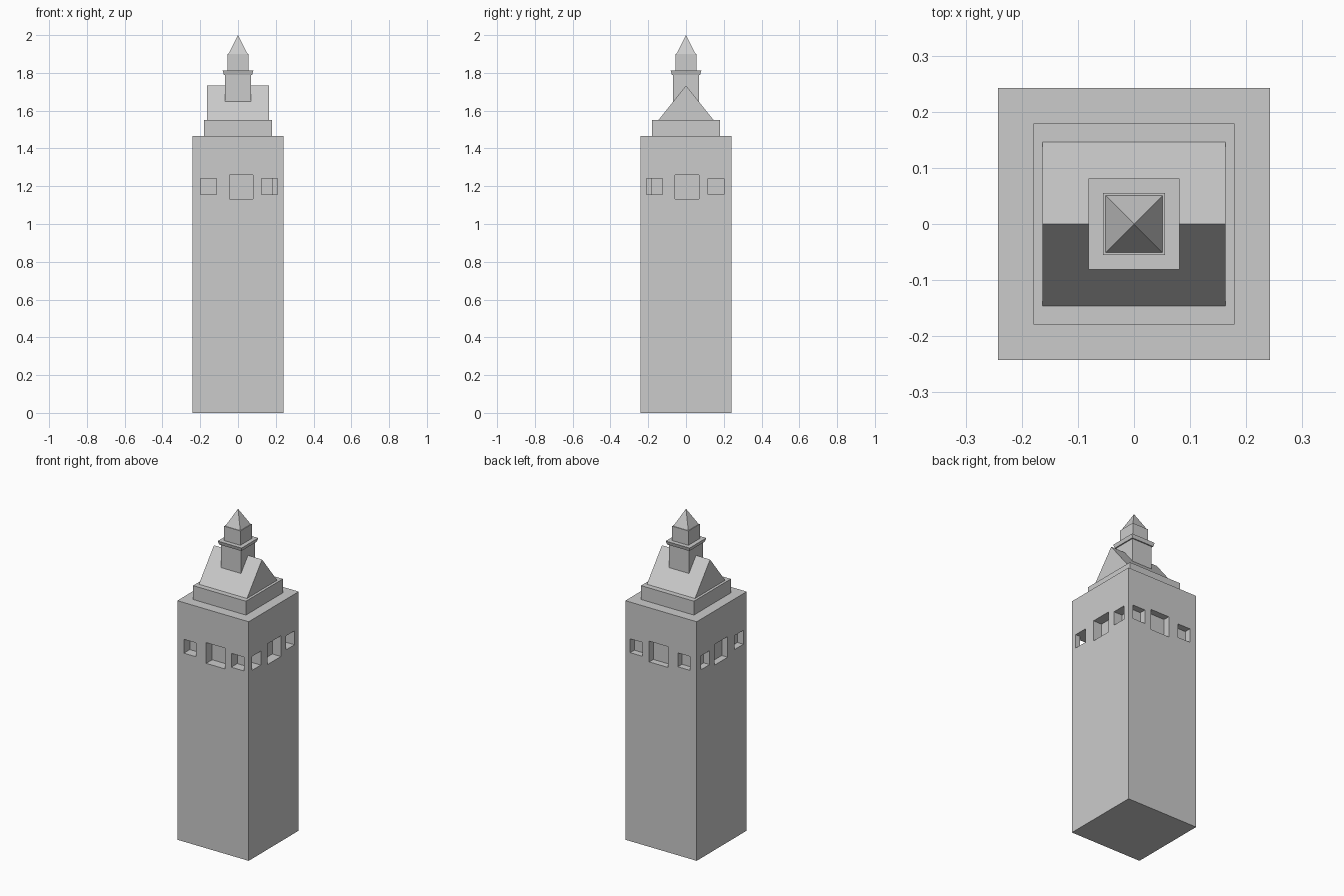
import bpy, bmesh

if "Cube" in bpy.data.objects:
    bpy.data.objects.remove(bpy.data.objects["Cube"])


def mesh_object(name, bm):
    bmesh.ops.recalc_face_normals(bm, faces=bm.faces)
    me = bpy.data.meshes.new(name)
    bm.to_mesh(me)
    bm.free()
    ob = bpy.data.objects.new(name, me)
    bpy.context.collection.objects.link(ob)
    return ob


def add_box(bm, x0, x1, y0, y1, z0, z1):
    vs = bmesh.ops.create_cube(bm, size=1)["verts"]
    for v in vs:
        v.co.x = x1 if v.co.x > 0 else x0
        v.co.y = y1 if v.co.y > 0 else y0
        v.co.z = z1 if v.co.z > 0 else z0
    return vs


def block(name, half, z0, z1, top=None):
    """Square block, optionally with a different half width at the top."""
    bm = bmesh.new()
    for v in add_box(bm, -half, half, -half, half, z0, z1):
        if top is not None and v.co.z > (z0 + z1) / 2:
            v.co.x *= top / half
            v.co.y *= top / half
    bmesh.ops.remove_doubles(bm, verts=bm.verts, dist=1e-5)
    return mesh_object(name, bm)


# Main shaft
H = 0.242
shaft = block("tower_shaft", H, 0, 1.465)

# Window recesses: (start, end, bottom, top) on each wall
front_windows = [(-0.198, -0.114, 1.155, 1.24), (-0.046, 0.08, 1.133, 1.26),
                 (0.124, 0.209, 1.155, 1.24)]
side_windows = [(-0.21, -0.125, 1.155, 1.24), (-0.058, 0.07, 1.133, 1.26),
                (0.117, 0.201, 1.155, 1.24)]
DEEP, SHALLOW, OUT = 0.184, 0.202, 0.3


def cut(name, walls):
    bm = bmesh.new()
    for b in walls:
        add_box(bm, *b)
    cutter = mesh_object(name, bm)
    cutter.hide_render = True
    cutter.hide_viewport = True
    mod = shaft.modifiers.new(name, "BOOLEAN")
    mod.operation = "DIFFERENCE"
    mod.solver = "EXACT"
    mod.object = cutter
    bpy.context.view_layer.objects.active = shaft
    bpy.ops.object.modifier_apply(modifier=name)
    bpy.data.objects.remove(cutter)


cut("front_back_cutter",
    [(a, b, -OUT, -DEEP, z0, z1) for a, b, z0, z1 in front_windows] +
    [(a, b, SHALLOW, OUT, z0, z1) for a, b, z0, z1 in front_windows])
cut("side_cutter",
    [(DEEP, OUT, a, b, z0, z1) for a, b, z0, z1 in side_windows] +
    [(-OUT, -SHALLOW, a, b, z0, z1) for a, b, z0, z1 in side_windows])

# Stepped plinth under the roof
block("roof_plinth", 0.179, 1.465, 1.55)

# Gabled roof with its ridge along x
bm = bmesh.new()
for v in add_box(bm, -0.163, 0.163, -0.146, 0.146, 1.55, 1.733):
    if v.co.z > 1.6:
        v.co.y = 0
bmesh.ops.remove_doubles(bm, verts=bm.verts, dist=1e-5)
mesh_object("gable_roof", bm)

# Cupola and spire
block("cupola_base", 0.068, 1.60, 1.79)
block("cupola_cornice", 0.075, 1.79, 1.812, top=0.081)
block("cupola_lantern", 0.055, 1.812, 1.90)
block("spire", 0.051, 1.90, 2.0, top=0)
